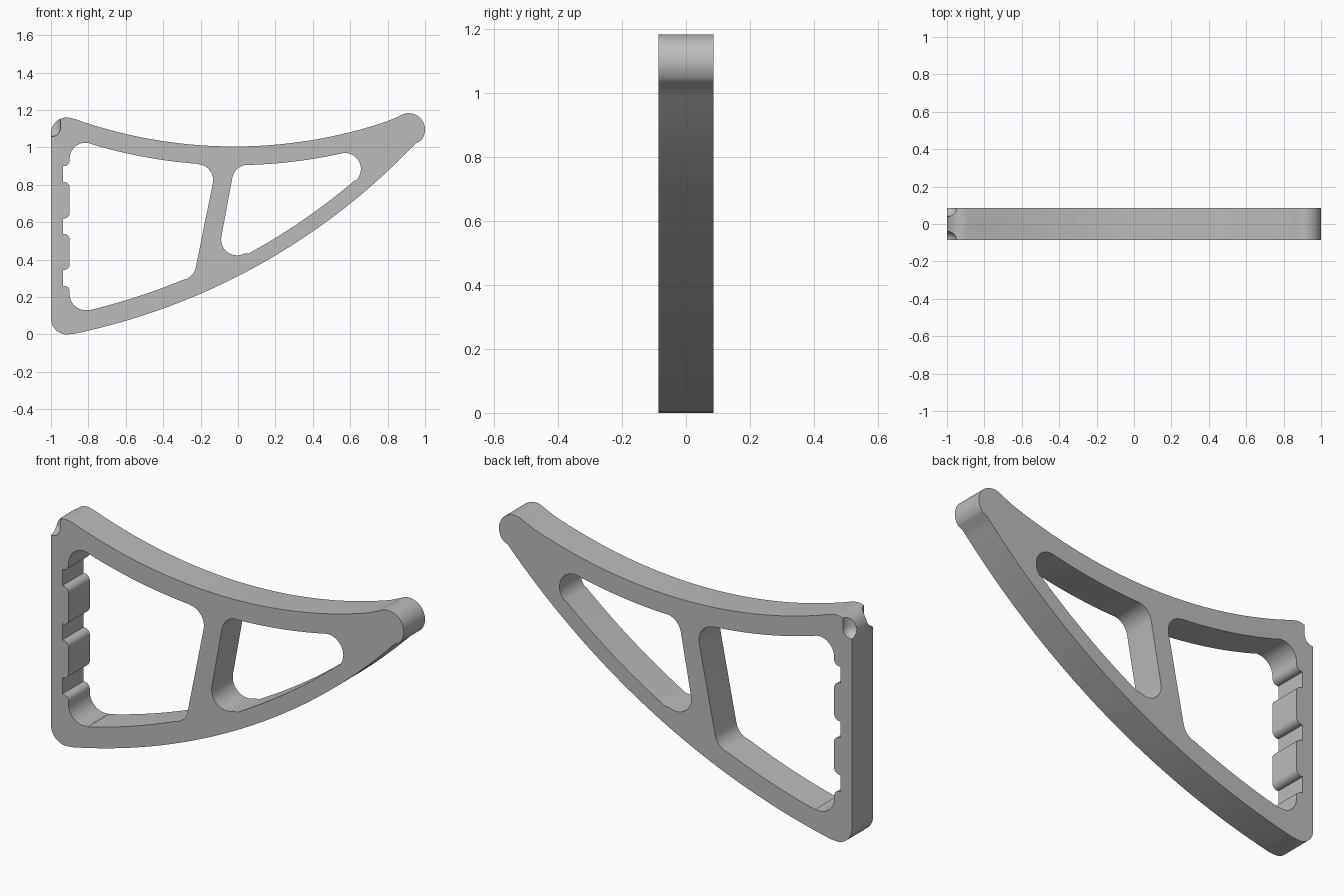
import bpy, bmesh
from math import radians, cos, sin, pi

if "Cube" in bpy.data.objects:
    bpy.data.objects.remove(bpy.data.objects["Cube"])

HALF = 0.086                # half thickness of the plate
R = 0.085                   # common corner radius
LOW = (-1.59, 3.43)         # centre of the lower sweeping arcs
TOP = (-0.02, 3.555)        # centre of the upper sweeping arcs
LEAN = 10.5                 # lean of the strut in degrees


def arc(centre, r, start, end, n=16):
    """Points along an arc in the xz plane, angles in degrees."""
    angles = [radians(start + (end - start) * i / n) for i in range(n + 1)]
    return [(centre[0] + r * cos(a), centre[1] + r * sin(a)) for a in angles]


def prism(name, outline, half):
    """Closed xz outline extruded symmetrically along y."""
    bm = bmesh.new()
    face = bm.faces.new([bm.verts.new((x, -half, z)) for x, z in outline])
    extruded = bmesh.ops.extrude_face_region(bm, geom=[face])["geom"]
    verts = [v for v in extruded if isinstance(v, bmesh.types.BMVert)]
    bmesh.ops.translate(bm, vec=(0, 2 * half, 0), verts=verts)
    return finish(name, bm)


def finish(name, bm):
    bmesh.ops.recalc_face_normals(bm, faces=bm.faces)
    mesh = bpy.data.meshes.new(name)
    bm.to_mesh(mesh)
    bm.free()
    obj = bpy.data.objects.new(name, mesh)
    bpy.context.collection.objects.link(obj)
    return obj


def cut(target, cutter):
    """Subtract the cutter and discard it."""
    cutter.hide_render = True
    mod = target.modifiers.new("cut", 'BOOLEAN')
    mod.operation, mod.solver, mod.object = 'DIFFERENCE', 'EXACT', cutter
    bpy.context.view_layer.objects.active = target
    bpy.ops.object.modifier_apply(modifier=mod.name)
    bpy.data.objects.remove(cutter)


# Plate outline: two swept edges between rounded corners and a bulbous tip
outline = (arc((-0.915, 0.085), R, 180, 281)
           + arc(LOW, 3.5, -78.3, -43.5, 48)
           + arc((0.912, 1.095), 0.088, -42, 125, 24)
           + arc(TOP, 2.55, -71.2, -109.4, 48)
           + arc((-0.915, 1.075), R, 70, 180))
bracket = prism("bracket_plate", outline, HALF)

# Large window, with three notches down its straight side
window = (arc((-0.815, 0.215), R, 180, 283)
          + arc(LOW, 3.395, -76.4, -67.7, 20)
          + arc((-0.309, 0.375), R, -67, -LEAN)
          + arc((-0.218, 0.825), R, -LEAN, 84)
          + arc(TOP, 2.65, -94.2, -106.8, 20)
          + arc((-0.815, 0.94), R, 73, 180))
for high, low in ((0.9, 0.815), (0.62, 0.537), (0.345, 0.26)):
    window += arc((-0.93, high + 0.03), 0.03, 0, -90, 8)
    window += [(-0.936, high), (-0.936, low)]
    window += arc((-0.93, low - 0.03), 0.03, 90, 0, 8)
cut(bracket, prism("large_window_cutter", window, 0.2))

# Small window towards the tip
window = (arc((-0.005, 0.508), R, 180 - LEAN, 298)
          + arc(LOW, 3.42, -61.2, -49.6, 20)
          + arc((0.572, 0.885), R, -48, 100)
          + arc(TOP, 2.65, -77.7, -88.4, 20)
          + arc((0.053, 0.822), R, 92, 180 - LEAN))
cut(bracket, prism("small_window_cutter", window, 0.2))

# Round-bottomed grooves on both sides of the upper corner
for side in (-1, 1):
    bm = bmesh.new()
    bmesh.ops.create_uvsphere(bm, u_segments=32, v_segments=16, radius=0.045)
    for v in bm.verts:
        if v.co.z > 0.001:
            v.co.z += 0.2
        v.co += type(v.co)((-0.994, side * HALF, 1.103))
    cut(bracket, finish("groove_cutter", bm))

# Plain grey finish
grey = bpy.data.materials.new("plain_grey")
colour = (0.5, 0.5, 0.5, 1)
grey.use_nodes = True
grey.diffuse_color = colour
grey.node_tree.nodes["Principled BSDF"].inputs["Base Color"].default_value = colour
bracket.data.materials.clear()
bracket.data.materials.append(grey)

bpy.ops.object.select_all(action='DESELECT')
bracket.select_set(True)
bpy.context.view_layer.objects.active = bracket
bpy.ops.object.shade_smooth_by_angle(angle=radians(30))
